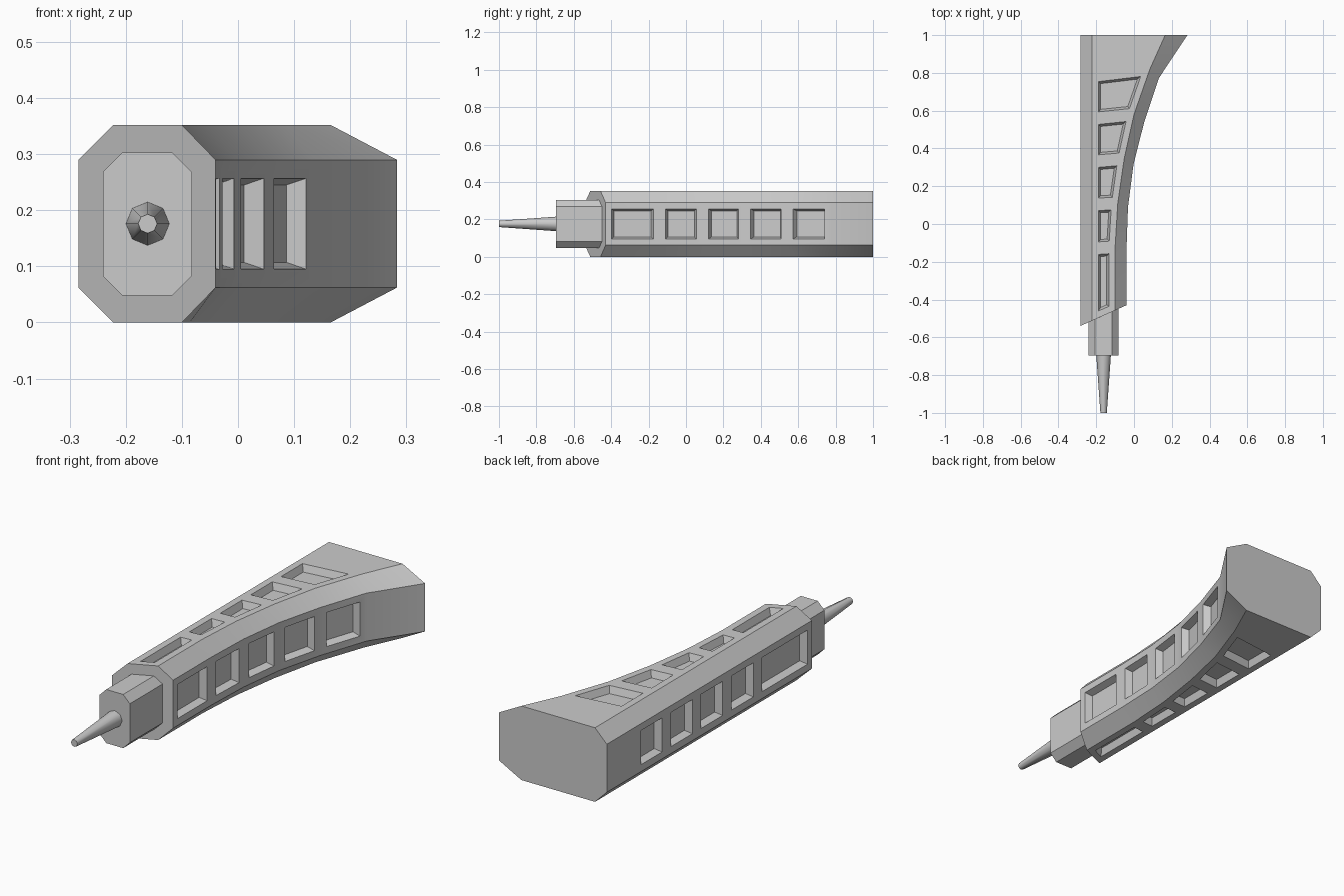
import bpy, bmesh, math

if "Cube" in bpy.data.objects:
    bpy.data.objects.remove(bpy.data.objects["Cube"])

ANGLE = math.radians(35)


def loft(name, rings, recess=False):
    """Skin a list of 8-point rings; optionally sink windows in alternate sides."""
    bm = bmesh.new()
    loops = [[bm.verts.new(p) for p in ring] for ring in rings]
    windows = []
    for s, (a, b) in enumerate(zip(loops, loops[1:])):
        for i in range(8):
            j = (i + 1) % 8
            f = bm.faces.new((a[i], a[j], b[j], b[i]))
            if recess and i % 2 == 0 and s < len(loops) - 2:
                windows.append(f)
    bm.faces.new(loops[0])
    bm.faces.new(loops[-1])
    bmesh.ops.recalc_face_normals(bm, faces=bm.faces[:])
    if windows:
        # flush frame, then tapered pocket
        bmesh.ops.inset_individual(bm, faces=windows, thickness=0.033, use_even_offset=True)
        bmesh.ops.inset_individual(bm, faces=windows, thickness=0.012, depth=-0.033,
                                   use_even_offset=True)
    mesh = bpy.data.meshes.new(name)
    bm.to_mesh(mesh)
    bm.free()
    ob = bpy.data.objects.new(name, mesh)
    bpy.context.collection.objects.link(ob)
    return ob


def octagon(left, left_in, right_in, right, z):
    """Chamfered ring from four (x, y) plan points and four heights."""
    z0, z1, z2, z3 = z
    plan = [(left, z1), (left, z2), (left_in, z3), (right_in, z3),
            (right, z2), (right, z1), (right_in, z0), (left_in, z0)]
    return [(p[0], p[1], h) for p, h in plan]


def smooth(ob, angle):
    bpy.ops.object.select_all(action='DESELECT')
    ob.select_set(True)
    bpy.context.view_layer.objects.active = ob
    bpy.ops.object.shade_smooth_by_angle(angle=angle)


# Flared body: y at left edge, y at left chamfer, right chamfer point, right edge point
stations = [
    (-0.54, -0.512, (-0.10, -0.457), (-0.04, -0.43)),
    (-0.133, -0.13, (-0.10, -0.122), (-0.04, -0.142)),
    (0.098, 0.102, (-0.086, 0.11), (-0.032, 0.088)),
    (0.325, 0.33, (-0.052, 0.345), (-0.003, 0.313)),
    (0.552, 0.557, (0.0, 0.58), (0.054, 0.54)),
    (0.778, 0.783, (0.084, 0.82), (0.132, 0.773)),
    (1.0, 1.0, (0.165, 1.0), (0.283, 1.0)),
]
body_z = (0, 0.062, 0.29, 0.352)
body = loft("body", [octagon((-0.284, yl), (-0.222, yi), ri, ro, body_z)
                     for yl, yi, ri, ro in stations], recess=True)
smooth(body, ANGLE)

# Octagonal collar, its rear end buried in the body
collar_z = (0.048, 0.083, 0.268, 0.303)
loft("collar", [octagon((-0.241, y), (-0.206, y), (-0.117, y), (-0.082, y), collar_z)
                for y in (-0.695, -0.42)])

# Tapered tip
bpy.ops.mesh.primitive_cone_add(vertices=8, radius1=0.039, radius2=0.017, depth=0.31,
                                location=(-0.161, -0.845, 0.176),
                                rotation=(math.radians(90), 0, 0))
tip = bpy.context.object
tip.name = "tip"
smooth(tip, math.radians(50))
